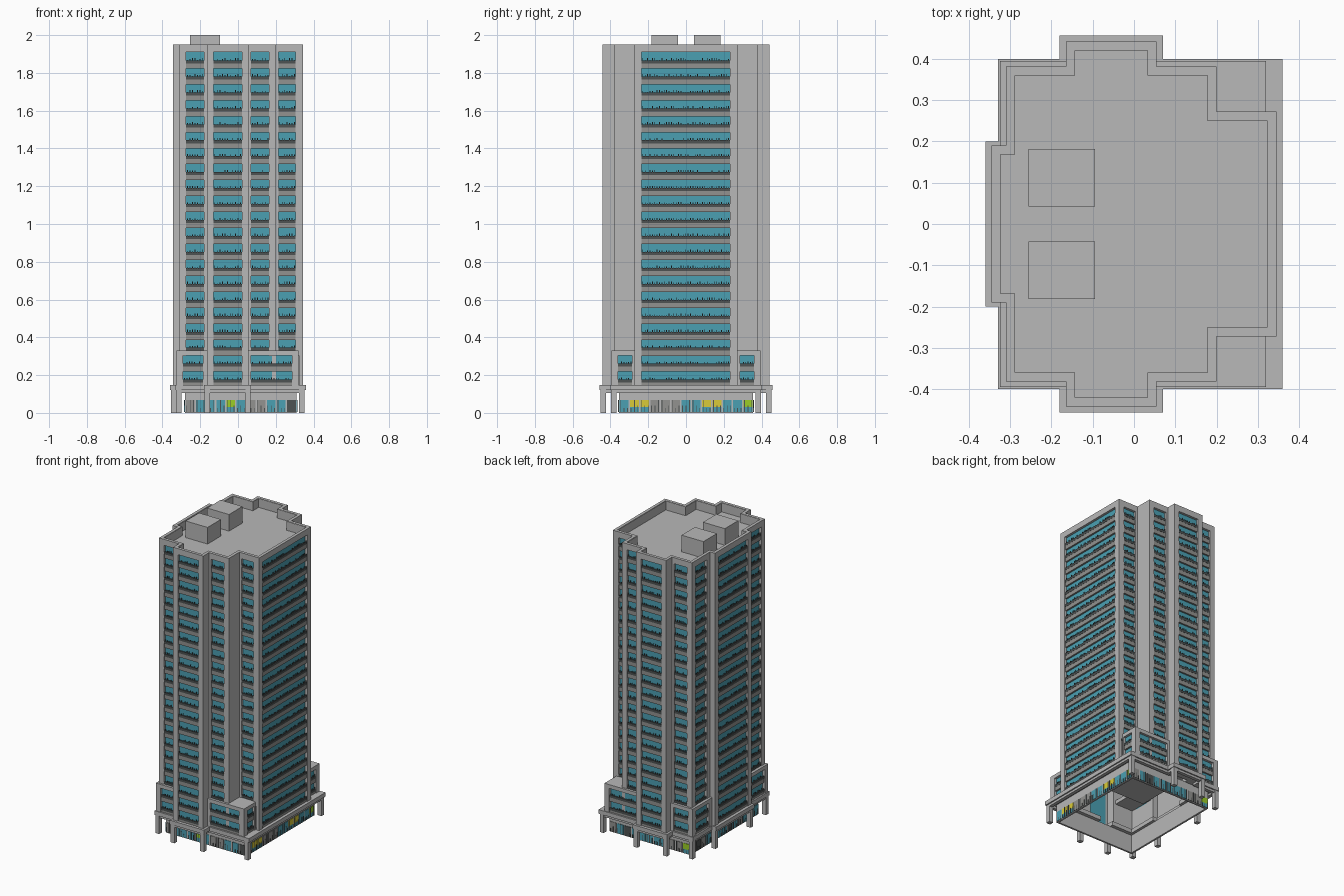
import bpy, random

if "Cube" in bpy.data.objects:
    bpy.data.objects.remove(bpy.data.objects["Cube"])
random.seed(4)

COLOURS = {
    "light_grey": (0.48, 0.48, 0.48), "mid_grey": (0.29, 0.29, 0.28),
    "dark_grey": (0.075, 0.085, 0.085), "teal_glass": (0.07, 0.35, 0.45),
    "lime": (0.33, 0.62, 0.02), "yellow": (0.70, 0.60, 0.04)}
MATS = {}
for n, c in COLOURS.items():
    MATS[n] = bpy.data.materials.new(n)
    MATS[n].diffuse_color = (*c, 1)

PARTS = {}   # name -> (colour, verts, faces)


def part(name, colour):
    return PARTS.setdefault(name, (colour, [], []))


def box(p, x0, x1, y0, y1, z0, z1):
    x0, x1 = sorted((x0, x1))
    y0, y1 = sorted((y0, y1))
    b = len(p[1])
    p[1].extend((x, y, z) for z in (z0, z1) for x, y in ((x0, y0), (x1, y0), (x1, y1), (x0, y1)))
    for f in ((3, 2, 1, 0), (4, 5, 6, 7), (0, 1, 5, 4), (1, 2, 6, 5), (2, 3, 7, 6), (3, 0, 4, 7)):
        p[2].append([b + i for i in f])


def wall_box(p, side, d, a, b, in0, in1, z0, z1):
    """Box on a facade: plane at distance d, span a..b, depth in0..in1 inward."""
    axis, s = side
    n0, n1 = s * (d - in0), s * (d - in1)
    if axis == "x":
        box(p, n0, n1, a, b, z0, z1)
    else:
        box(p, a, b, n0, n1, z0, z1)


def inset(poly, t):
    """Inset a counter-clockwise outline with right-angled corners."""
    out, n = [], len(poly)
    for i, (x, y) in enumerate(poly):
        dx = dy = 0
        for (ax, ay), (bx, by) in ((poly[i - 1], poly[i]), (poly[i], poly[(i + 1) % n])):
            L = abs(bx - ax) + abs(by - ay)
            dx -= (by - ay) / L * t
            dy += (bx - ax) / L * t
        out.append((x + dx, y + dy))
    return out


def shell(p, poly, z0, z1):
    """Prism side walls with a top but an open bottom."""
    b, n = len(p[1]), len(poly)
    p[1].extend((x, y, z) for z in (z0, z1) for x, y in poly)
    for i in range(n):
        j = (i + 1) % n
        p[2].append([b + i, b + j, b + n + j, b + n + i])
    p[2].append([b + n + i for i in range(n)])


def ring(p, outer, inner, z0, z1):
    b, n = len(p[1]), len(outer)
    for poly, z in ((outer, z0), (outer, z1), (inner, z1), (inner, z0)):
        p[1].extend((x, y, z) for x, y in poly)
    for k in range(4):
        for i in range(n):
            j, m = (i + 1) % n, (k + 1) % 4
            p[2].append([b + k * n + i, b + k * n + j, b + m * n + j, b + m * n + i])


def mirrored(half):
    """Close an outline given as its y > 0 half, running from +x to -x."""
    return half + [(x, -y) for x, y in reversed(half)]


piers = part("piers", "light_grey")
glass = part("window_glass", "teal_glass")
spandrels = part("spandrels", "mid_grey")
rails = part("balcony_rails", "dark_grey")
PITCH, Z0, WIN, T = 0.0845, 0.16, 0.058, 0.02


def facade(side, d, a, b, bay, z_lo, z_hi, k0, k1):
    """Piers either side of a bay holding stacked windows, floors k0..k1-1."""
    if not bay:
        wall_box(piers, side, d, a, b, 0, T, z_lo, z_hi)
        return
    u, v = bay
    wall_box(piers, side, d, a, u, 0, T, z_lo, z_hi)
    wall_box(piers, side, d, v, b, 0, T, z_lo, z_hi)
    wall_box(glass, side, d, u, v, 0.016, T, z_lo, z_hi)
    for k in range(k0, k1):
        z = Z0 + k * PITCH
        wall_box(spandrels, side, d, u, v, 0.005, 0.016, z - (PITCH - WIN), z)
        wall_box(rails, side, d, u, v, 0.004, 0.012, z, z + 0.016)
        n = int((v - u) / 0.0125)
        for i in range(n):      # rail posts of uneven height
            c = u + (i + 0.5) * (v - u) / n
            wall_box(rails, side, d, c - 0.0022, c + 0.0022, 0.005, 0.009,
                     z + 0.016, z + random.choice((0.018, 0.024, 0.028)))


# tower core, roof and parapet
TOWER = mirrored([(0.345, 0.272), (0.20, 0.272), (0.20, 0.382), (0.055, 0.382), (0.055, 0.442),
                  (-0.165, 0.442), (-0.165, 0.382), (-0.31, 0.382), (-0.31, 0.19), (-0.345, 0.19)])
shell(part("tower_core", "light_grey"), inset(TOWER, T), 0.13, 1.89)
parapet = part("parapet", "light_grey")
ring(parapet, TOWER, inset(TOWER, T), 1.91, 1.95)
ring(parapet, inset(TOWER, 0.018), inset(TOWER, 0.022), 1.88, 1.948)
box(part("inner_ceiling", "light_grey"), -0.28, 0.3, -0.25, 0.25, 0.30, 0.305)
for s in (1, -1):
    box(part("roof_units", "light_grey"), -0.255, -0.095, s * 0.042, s * 0.182, 1.88, 2.0)

# tower facades
LO, HI, N = 0.14, 1.915, 21
facade(("x", 1), 0.345, -0.272, 0.272, (-0.235, 0.232), LO, HI, 0, N)
facade(("x", -1), 0.345, -0.19, 0.19, (-0.155, 0.155), LO, HI, 0, N)
for s in (1, -1):
    Y = ("y", s)
    facade(Y, 0.442, -0.165, 0.055, (-0.13, 0.02), LO, HI, 0, N)
    facade(Y, 0.382, -0.31, -0.165, (-0.275, -0.18), 0.3, HI, 2, N)
    facade(Y, 0.382, 0.055, 0.20, (0.07, 0.165), 0.3, HI, 2, N)
    facade(Y, 0.272, 0.20, 0.345, (0.215, 0.305), 0.3, HI, 2, N)
    # plain returns at the steps
    facade(Y, 0.19, -0.345, -0.29, None, LO, HI, 0, 0)
    for side, d, a, b in ((("x", 1), 0.055, 0.362, 0.442), (("x", -1), 0.165, 0.362, 0.442),
                          (("x", 1), 0.20, 0.252, 0.382)):
        facade(side, d, *sorted((s * a, s * b)), None, LO, HI, 0, 0)
    # side bays and the podium's end walls
    for side, d, a, b, u, v, lo, hi, k0, k1 in (
            (("x", -1), 0.31, 0.19, 0.382, 0.225, 0.345, 0.3, HI, 2, N),
            (("x", -1), 0.325, 0.19, 0.395, 0.225, 0.36, LO, 0.31, 0, 2),
            (("x", 1), 0.32, 0.272, 0.395, 0.285, 0.36, LO, 0.31, 0, 2)):
        facade(side, d, *sorted((s * a, s * b)), sorted((s * u, s * v)), lo, hi, k0, k1)
    # podium fronts and caps
    facade(Y, 0.395, -0.325, -0.16, (-0.29, -0.185), LO, 0.31, 0, 2)
    facade(Y, 0.395, 0.05, 0.32, (0.07, 0.285), LO, 0.31, 0, 2)
    caps = part("podium_caps", "light_grey")
    box(caps, -0.325, -0.16, s * 0.19, s * 0.395, 0.305, 0.33)
    box(caps, 0.05, 0.32, s * 0.25, s * 0.395, 0.305, 0.33)

# canopy around the ground floor
CANOPY = mirrored([(0.36, 0.40), (0.07, 0.40), (0.07, 0.457), (-0.18, 0.457), (-0.18, 0.40),
                   (-0.33, 0.40), (-0.33, 0.20), (-0.36, 0.20)])
canopy = part("canopy", "light_grey")
ring(canopy, CANOPY, inset(CANOPY, 0.08), 0.12, 0.147)
ring(canopy, inset(CANOPY, 0.008), inset(CANOPY, 0.03), 0.105, 0.121)

# columns
for x, y in ((-0.313, 0.383), (-0.163, 0.438), (0.053, 0.438), (0.338, 0.383), (-0.34, 0.183)):
    for s in (1, -1):
        box(part("columns", "light_grey"), x - 0.014, x + 0.014, s * y - 0.014, s * y + 0.014, 0, 0.122)

# ground floor shop walls, with panels in mixed colours
shop = part("shop_walls", "light_grey")
SHOP_COLOURS = ["teal_glass"] * 5 + ["mid_grey"] * 2 + ["dark_grey", "lime", "yellow"]
for side, d, a, b in ((("y", -1), 0.355, -0.28, 0.31), (("y", 1), 0.355, -0.28, 0.31),
                      (("x", 1), 0.31, -0.355, 0.355), (("x", -1), 0.28, -0.355, 0.355)):
    wall_box(shop, side, d, a, b, 0, 0.012, 0, 0.122)
    n = round((b - a) / 0.055)
    w = (b - a) / n
    for i in range(n):
        u = a + i * w
        c = random.choice(SHOP_COLOURS)
        low = 0.03 if c in ("lime", "yellow") else 0.004
        wall_box(part("shop_panels_" + c, c), side, d, u + 0.004, u + w - 0.004, -0.003, 0.001, low, 0.068)
        if low > 0.02:
            wall_box(part("shop_panels_teal_glass", "teal_glass"), side, d,
                     u + 0.004, u + w - 0.004, -0.003, 0.001, 0.004, low)
        for k in range(3):      # window bars
            m = u + (k + 0.5) * w / 3
            wall_box(part("shop_bars", "dark_grey"), side, d, m - 0.002, m + 0.002, -0.005, 0,
                     0.004, random.choice((0.025, 0.04, 0.068)))

for name, (colour, verts, faces) in PARTS.items():
    mesh = bpy.data.meshes.new(name)
    mesh.from_pydata(verts, [], faces)
    mesh.materials.append(MATS[colour])
    bpy.context.collection.objects.link(bpy.data.objects.new(name, mesh))

for m in bpy.data.materials:
    if m.users and not m.is_grease_pencil:
        m.use_nodes = True
        m.node_tree.nodes["Principled BSDF"].inputs["Base Color"].default_value = m.diffuse_color
